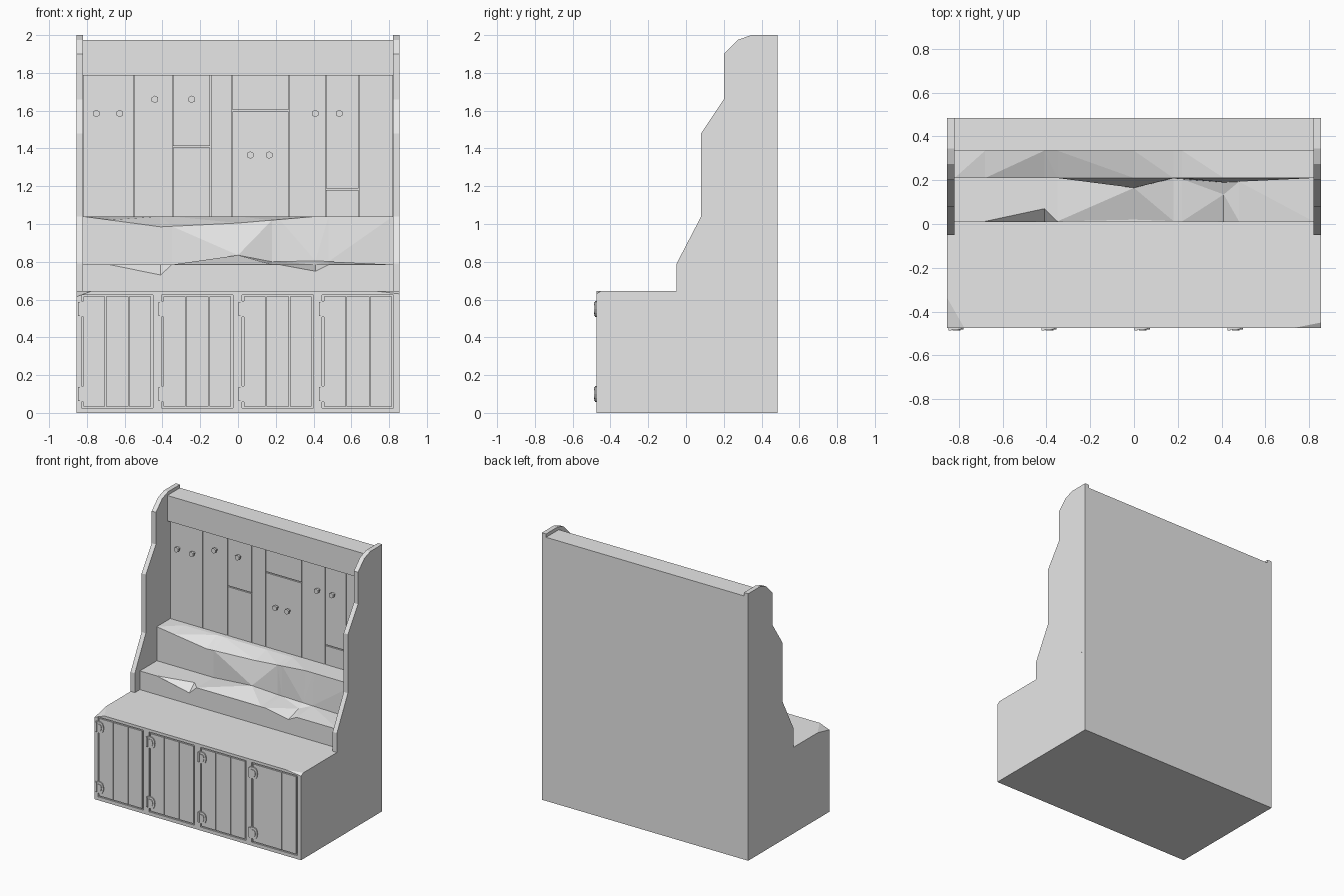
import bpy, bmesh, math
from mathutils import Vector, Matrix

if "Cube" in bpy.data.objects:
    bpy.data.objects.remove(bpy.data.objects["Cube"])

grey = bpy.data.materials.new("plain_grey")
grey.use_nodes = True
grey.diffuse_color = (0.8, 0.8, 0.8, 1)
grey.node_tree.nodes["Principled BSDF"].inputs["Base Color"].default_value = (0.8, 0.8, 0.8, 1)


def finish(name, bm):
    bmesh.ops.recalc_face_normals(bm, faces=bm.faces)
    mesh = bpy.data.meshes.new(name)
    bm.to_mesh(mesh)
    bm.free()
    mesh.materials.append(grey)
    obj = bpy.data.objects.new(name, mesh)
    bpy.context.collection.objects.link(obj)
    return obj


def box(bm, x, y, z):
    lo, hi = Vector((x[0], y[0], z[0])), Vector((x[1], y[1], z[1]))
    matrix = Matrix.Translation((lo + hi) / 2) @ Matrix.Diagonal((*(hi - lo), 1))
    bmesh.ops.create_cube(bm, size=1, matrix=matrix)


def prism(bm, points, offset):
    face = bm.faces.new([bm.verts.new(p) for p in points])
    geom = bmesh.ops.extrude_face_region(bm, geom=[face], use_keep_orig=True)["geom"]
    bmesh.ops.translate(bm, vec=offset, verts=[v for v in geom if isinstance(v, bmesh.types.BMVert)])


def chip(bm, a, b, c, inside):
    # Slice a corner off and close the cut
    a, b, c = Vector(a), Vector(b), Vector(c)
    normal = (b - a).cross(c - a)
    if normal.dot(Vector(inside) - a) > 0:
        normal.negate()
    cut = bmesh.ops.bisect_plane(bm, geom=bm.verts[:] + bm.edges[:] + bm.faces[:],
                                 plane_co=a, plane_no=normal, clear_outer=True)
    edges = [e for e in cut["geom_cut"] if isinstance(e, bmesh.types.BMEdge)]
    bmesh.ops.holes_fill(bm, edges=edges, sides=0)


def along(keys, x):
    # Straight-line interpolation through (x, value) keys
    for (x0, v0), (x1, v1) in zip(keys, keys[1:]):
        if x <= x1:
            return v0 + (v1 - v0) * (x - x0) / (x1 - x0)
    return keys[-1][1]


W, IN, FRONT, BACK, TOP = 0.855, 0.82, -0.475, 0.485, 0.645
DOORS = [-0.64, -0.215, 0.21, 0.635]
HALF = 0.189

# Base cabinet: carcass and face frame with chipped front corners
bm = bmesh.new()
box(bm, (-W, W), (FRONT + 0.008, BACK), (0, TOP))
front = (FRONT, FRONT + 0.008)
box(bm, (-W, W), front, (0, 0.026))
box(bm, (-W, W), front, (0.624, TOP))
edges = [-W] + [d + s * HALF for d in DOORS for s in (-1, 1)] + [W]
for left, right in zip(edges[::2], edges[1::2]):
    box(bm, (left, right), front, (0.026, 0.624))
chip(bm, (-W, -0.335, TOP), (-0.775, FRONT, TOP), (-W, FRONT, 0.615), (0, 0, 0.3))
chip(bm, (W, -0.45, TOP), (0.73, FRONT, TOP), (W, FRONT, 0.63), (0, 0, 0.3))
finish("base_cabinet", bm)

# Doors made from three boards, with two hinges each
for i, cx in enumerate(DOORS):
    bm = bmesh.new()
    marks = [-0.181, -0.062, 0.062, 0.181]
    for a, b in zip(marks, marks[1:]):
        box(bm, (cx + a + 0.002, cx + b - 0.002), front, (0.035, 0.615))
    finish(f"door_{i + 1}", bm)
    bm = bmesh.new()
    for cz in (0.1, 0.55):
        hx = cx - 0.175
        for scale, y, depth in ((1, FRONT, -0.007), (0.6, FRONT - 0.007, -0.004)):
            arc = [math.radians(-90 + 30 * k) for k in range(7)]
            outline = [(-0.022, 0.043), (-0.022, -0.043)]
            outline += [(0.012 + 0.025 * math.cos(t), 0.043 * math.sin(t)) for t in arc]
            prism(bm, [(hx + u * scale, y, cz + v * scale) for u, v in outline], (0, depth, 0))
        box(bm, (hx - 0.032, hx - 0.018), (FRONT - 0.011, FRONT), (cz - 0.037, cz + 0.037))
    finish(f"door_hinges_{i + 1}", bm)

# Stepped side panels
profile = [(BACK, TOP), (-0.05, TOP), (-0.05, 0.79), (0.08, 1.04), (0.08, 1.48), (0.2, 1.66),
           (0.2, 1.9), (0.275, 1.975), (0.345, 2), (BACK, 2)]
for name, x in (("left_side_panel", IN), ("right_side_panel", -W)):
    bm = bmesh.new()
    prism(bm, [(x, y, z) for y, z in profile], (W - IN, 0, 0))
    finish(name, bm)

# Two worn steps, swept across the width
edge_z = [(-IN, 0.785), (-0.68, 0.785), (-0.41, 0.73), (-0.35, 0.785), (0.22, 0.785),
          (0.41, 0.75), (0.48, 0.785), (IN, 0.785)]
inner_y = [(-IN, 0.012), (-0.68, 0.012), (-0.41, 0.07), (-0.35, 0.012), (0, 0.02), (0.22, 0.012),
           (0.41, 0.135), (0.48, 0.012), (IN, 0.012)]
foot_y = [(-IN, 0.21), (-0.35, 0.21), (0, 0.165), (0.18, 0.208), (0.41, 0.19), (IN, 0.21)]
foot_z = [(-IN, 0.785), (-0.35, 0.785), (0, 0.835), (0.18, 0.8), (0.41, 0.805), (IN, 0.785)]
upper_z = [(-IN, 1.04), (-0.41, 0.985), (0, 1.005), (0.41, 1.04), (IN, 1.04)]
bm = bmesh.new()
rows = []
for x in (-IN, -0.68, -0.41, -0.35, 0, 0.18, 0.22, 0.41, 0.48, IN):
    section = [(0.01, TOP), (0.01, along(edge_z, x)), (along(inner_y, x), 0.785),
               (along(foot_y, x), along(foot_z, x)), (0.21, along(upper_z, x)),
               (0.335, 1.04), (0.38, 1.04), (0.38, TOP)]
    rows.append([bm.verts.new((x, y, z)) for y, z in section])
for r, s in zip(rows, rows[1:]):
    for k in range(len(r)):
        n = (k + 1) % len(r)
        bm.faces.new((r[k], r[n], s[n], s[k]))
bm.faces.new(rows[0])
bm.faces.new(rows[-1])
bmesh.ops.triangulate(bm, faces=bm.faces)
finish("worn_steps", bm)

# Back board and header
bm = bmesh.new()
box(bm, (-IN, IN), (0.38, BACK), (TOP, 1.79))
finish("back_board", bm)
bm = bmesh.new()
box(bm, (-IN, IN), (0.335, BACK), (1.785, 1.975))
finish("header", bm)

# Wall planks, some split across
bm = bmesh.new()
seams = [-IN, -0.55, -0.345, -0.145, -0.03, 0.27, 0.465, 0.64, IN]
splits = {2: 1.41, 4: 1.6, 6: 1.185}
for i, (a, b) in enumerate(zip(seams, seams[1:])):
    levels = [1.03] + ([splits[i]] if i in splits else []) + [1.795]
    for lo, hi in zip(levels, levels[1:]):
        box(bm, (a + 0.002, b - 0.002), (0.37, 0.385), (lo + 0.004, hi - 0.004))
finish("wall_planks", bm)

# Six-sided pegs
bm = bmesh.new()
for x, z in ((-0.75, 1.585), (-0.625, 1.585), (-0.44, 1.66), (-0.245, 1.66),
             (0.065, 1.365), (0.165, 1.365), (0.41, 1.585), (0.535, 1.585)):
    for radius, y0, y1 in ((0.011, 0.345, 0.375), (0.02, 0.337, 0.352)):
        matrix = Matrix.Translation((x, (y0 + y1) / 2, z)) @ Matrix.Rotation(math.pi / 2, 4, "X")
        bmesh.ops.create_cone(bm, cap_ends=True, segments=6, radius1=radius, radius2=radius,
                              depth=y1 - y0, matrix=matrix)
finish("wall_pegs", bm)
